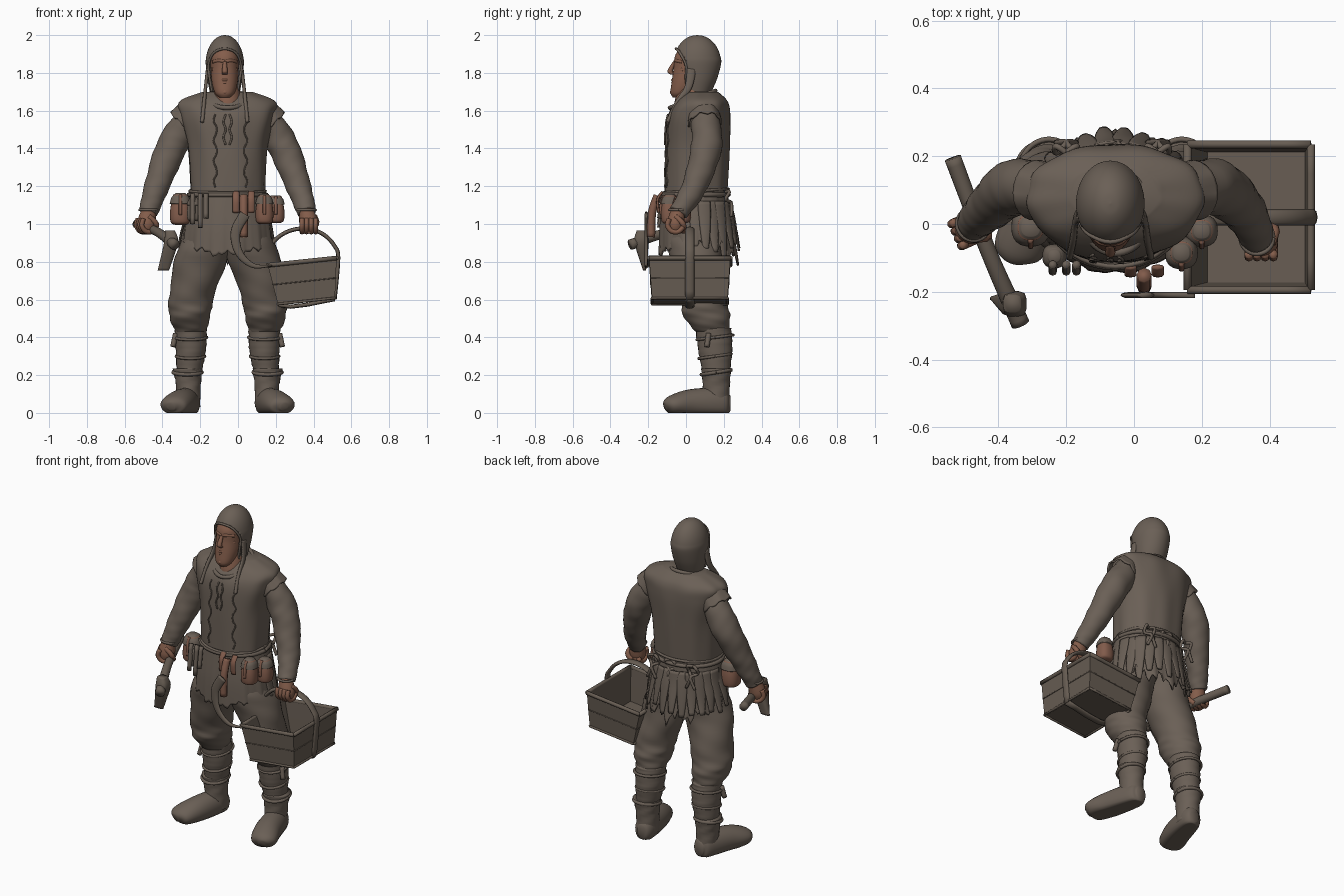
import bpy, bmesh, random
from math import sin, cos, pi, radians
from mathutils import Vector
from mathutils.bvhtree import BVHTree

random.seed(4)
if "Cube" in bpy.data.objects:
    bpy.data.objects.remove(bpy.data.objects["Cube"])

X, Y, Z = Vector((1, 0, 0)), Vector((0, 1, 0)), Vector((0, 0, 1))
MID = -.055  # middle of the body
HEAD = -.07  # middle of the head


def material(name, colour):
    made = bpy.data.materials.new(name)
    made.use_nodes = True
    made.diffuse_color = (*colour, 1)
    made.node_tree.nodes["Principled BSDF"].inputs["Base Color"].default_value = (*colour, 1)
    return made


cloth = material("cloth", (.145, .116, .093))
skin = material("skin", (.23, .11, .07))
leather = material("leather", (.22, .105, .07))
wood = material("wood", (.135, .108, .085))


def finish(name, bm, mat, smooth=True, thick=0):
    bmesh.ops.recalc_face_normals(bm, faces=bm.faces)
    mesh = bpy.data.meshes.new(name)
    bm.to_mesh(mesh)
    bm.free()
    mesh.materials.append(mat)
    part = bpy.data.objects.new(name, mesh)
    bpy.context.collection.objects.link(part)
    if smooth:
        mesh.shade_smooth()
    if thick:
        part.modifiers.new("thickness", 'SOLIDIFY').thickness = thick
    return part


def smooth_path(sections, steps):
    """Curve running through all sections."""
    points = [Vector(s) if len(s) == 5 else Vector((*s, s[-1])) for s in sections]
    rows = []
    for i, (start, end) in enumerate(zip(points, points[1:])):
        leave = (end - points[max(i - 1, 0)]) / 2
        arrive = (points[min(i + 2, len(points) - 1)] - start) / 2
        for j in range(steps):
            t = j / steps
            ease = t * t * (3 - 2 * t)
            rows.append(start.lerp(end, ease) + leave * t * (1 - t) ** 2 - arrive * t * t * (1 - t))
    return rows + [points[-1]]


def loft(name, sections, mat, ref=None, sides=24, steps=8, power=2, fold=None, hem=None,
         caps=True, thick=0, floor=False, opening=None):
    """Skin over (x, y, z, radius[, radius]) sections; the rings are level unless ref is given."""
    rows = smooth_path(sections, steps)
    last = len(rows) - 1
    bm = bmesh.new()
    rings = []
    for k, row in enumerate(rows):
        t, centre, u, v = k / last, Vector(row[:3]), X, Y
        if ref:
            along = Vector(rows[min(k + 1, last)][:3]) - Vector(rows[max(k - 1, 0)][:3])
            along.normalize()
            u = (ref - along * ref.dot(along)).normalized()
            v = along.cross(u)
        ring = []
        for i in range(sides):
            a = 2 * pi * i / sides
            size = (abs(cos(a)) ** power + abs(sin(a)) ** power) ** (-1 / power)
            size *= 1 + (fold(a, t) if fold else 0)
            spot = centre + (u * row[3] * cos(a) + v * row[4] * sin(a)) * size
            spot.z += hem(a, t) if hem else 0
            ring.append(bm.verts.new((spot.x, spot.y, max(spot.z, 0) if floor else spot.z)))
        rings.append(ring)
    for low, high in zip(rings, rings[1:]):
        for i in range(sides):
            j = (i + 1) % sides
            bm.faces.new((low[i], low[j], high[j], high[i]))
    if caps:
        bm.faces.new(rings[0])
        bm.faces.new(rings[-1])
    if opening:
        gone = [f for f in bm.faces if opening(f.calc_center_median())]
        bmesh.ops.delete(bm, geom=gone, context='FACES')
    return finish(name, bm, mat, True, thick)


def tube(name, points, radius, mat, ref=X, flat=1):
    return loft(name, [(*p, radius, radius * flat) for p in points], mat, ref, sides=8, steps=4)


def hoop(name, centre, wide, deep, radius, mat, tilt=0):
    turns = [pi * i / 6 for i in range(13)]
    return tube(name, [Vector(centre) + Vector((wide * cos(a), deep * sin(a), tilt * sin(a))) for a in turns],
                radius, mat, Z)


def folds(size, around, along):
    return lambda a, t: size * (sin(around * a + along * t) + sin(around * a + a - along * t * 2) / 2)


# Vest, neck and collar
vest = loft("vest", [(MID, .05, 1.14, .195, .165), (MID, .06, 1.4, .21, .17), (MID, .07, 1.57, .25, .165),
                     (MID, .085, 1.65, .25, .135), (MID, .09, 1.7, .13, .08)],
            cloth, sides=64, power=2.3, fold=folds(.012, 9, 4))
surface = BVHTree.FromPolygons([v.co for v in vest.data.vertices], [p.vertices for p in vest.data.polygons])


def on_chest(x, z):
    hit = surface.ray_cast(Vector((x, -1, z)), Y)[0]
    return hit - Y * .003


loft("neck", [(MID, .03, 1.58, .09), (MID, .03, 1.66, .075, .088), (HEAD, .05, 1.8, .06)], skin)
hoop("collar", (MID, .035, 1.66), .1, .12, .012, cloth, tilt=.045)
for s in (-1, 1):
    lace = [on_chest(MID + s * (.01 + .012 * (k % 2)), 1.58 - k * .04) for k in range(5)]
    tube("neck_lace", lace, .005, cloth)
    seam = [on_chest(HEAD + .03 + s * (.08 + .01 * sin(k * 2)), 1.58 - k * .035) for k in range(12)]
    tube("vest_seam", seam, .004, cloth)


# Ragged skirt of the tunic, belt and knots
def jag(a):
    return .35 + .65 * max(sin(a), 0)


loft("skirt", [(MID, .05, 1.17, .2, .17), (MID, .05, 1, .23, .19), (MID, .06, .87, .245, .205)],
     cloth, sides=96, caps=False, thick=.012,
     fold=lambda a, t: t * jag(a) * (.05 * sin(13 * a) + .03 * sin(29 * a)),
     hem=lambda a, t: t ** 3 * .03 * (jag(a) * (sin(11 * a) + sin(31 * a)) + cos(2 * a)))
hoop("belt", (MID, .05, 1.155), .205, .175, .012, cloth)
hoop("belt_cord", (MID, .05, 1.175), .2, .175, .008, cloth, tilt=.01)
for i in range(14):
    a = radians(i * 14)
    out = Vector((cos(a), sin(a) * .9, 0))
    top = Vector((MID, .05, 1.12))
    length = random.uniform(.22, .31)
    rag = []
    for t in (0, .3, .7, 1):
        spot = top + out * (.2 + .05 * t + random.uniform(0, .012)) - Z * length * t
        rag.append((*spot, .035 - .02 * t * t, .006))
    loft("rag_strip", rag, cloth, Vector((-out.y, out.x, 0)), sides=8, steps=3)
for x in (-.2, -.05, .07):
    for s in (-1, 1):
        knot = Vector((x, .21, 1.17))
        tube("belt_knot", [knot, knot + X * s * .03 + Y * .02, knot + X * s * .03 - Z * .04,
                           knot + Y * .03 - Z * .06, knot + X * s * .03 + Y * .03 - Z * .13], .009, cloth, Y)

# Head and face
loft("head", [(HEAD, -.04, 1.67, .03, .03), (HEAD, -.025, 1.695, .053, .057), (HEAD, 0, 1.75, .068, .076),
              (HEAD, .03, 1.82, .074, .096), (HEAD, .045, 1.89, .075, .103), (HEAD, .05, 1.95, .05, .07)],
     skin, sides=32, power=2.2)
loft("nose", [(HEAD, -.06, 1.86, .009), (HEAD, -.084, 1.81, .015), (HEAD, -.07, 1.792, .014)], skin, sides=12)
for s in (-1, 1):
    tube("brow", [(HEAD, -.056, 1.86), (HEAD + s * .03, -.052, 1.865), (HEAD + s * .06, -.02, 1.858)], .01, skin, Z)
    tube("cheek", [(HEAD + s * .025, -.052, 1.8), (HEAD + s * .06, -.015, 1.82)], .012, skin, Z)
for z in (1.748, 1.762):
    tube("lip", [(HEAD + x, abs(x) / 2 - .073, z) for x in (-.03, 0, .03)], .006, skin, Z)
tube("chin", [(HEAD + x, abs(x) - .072, 1.698) for x in (-.025, 0, .025)], .014, skin, Z)

# Hood with its hanging straps
dome = [(HEAD, .06, 1.85 + .15 * sin(a), .1 * cos(a) + .001, .125 * cos(a) + .001)
        for a in (pi * k / 12 for k in range(7))]
loft("hood", [(HEAD, .055, 1.7, .08), (HEAD, .06, 1.77, .093, .105)] + dome, cloth, sides=64, thick=.006,
     opening=lambda c: c.z < 1.925 and c.y < min(0, (1.86 - c.z) * .6))
edge = [(.068, .01, 1.7), (.08, 0, 1.77), (.087, 0, 1.84), (.06, -.032, 1.905)]
tube("hood_edge", [(HEAD - x, y, z) for x, y, z in edge] + [(HEAD, -.053, 1.928)]
     + [(HEAD + x, y, z) for x, y, z in reversed(edge)], .007, cloth, Y)
for s in (-1, 1):
    loft("hood_strap", [(HEAD + s * .09, .03, 1.82, .01, .025), (HEAD + s * .102, .01, 1.72, .009, .02),
                        (HEAD + s * .11, -.05, 1.64, .01, .012), (HEAD + s * .12, -.098, 1.54, .01)],
         cloth, X, sides=10)

# Arms and legs, mirrored about the middle
tool_axis = Vector((.4, -.9, 0))
for s, side, reach, grip in ((-1, "right", 0, tool_axis), (1, "left", .04, X)):
    def at(offset, *rest):
        return (MID + s * offset, *rest)

    loft(side + "_sleeve", [at(.17, .09, 1.6, .07), at(.29, .11, 1.42, .082), at(.375, .045, 1.2, .066),
                            at(.42, -reach, 1.06, .05)], cloth, X, sides=32, steps=12, fold=folds(.025, 2, 30))
    loft(side + "_shoulder_edge", [at(.17, .09, 1.61, .078), at(.235, .1, 1.535, .09)], cloth, X,
         caps=False, thick=.01, hem=lambda a, t: t * .008 * sin(7 * a))
    hoop(side + "_cuff", at(.418, -reach, 1.075), .048, .048, .007, cloth)

    # Closed hand
    hand = Vector(at(.43, -.015 - reach, 1))
    knuckles = grip.cross(Z).normalized()
    loft(side + "_palm", [at(.415, -reach, 1.08, .036), (*hand, .05, .045), (*(hand - Z * .05), .03)], skin, X)
    for k in range(4):
        base = hand + grip * (k - 1.5) * .024
        curl = [radians(40 - 50 * i) for i in range(5)]
        tube(side + "_finger", [base + (knuckles * cos(a) + Z * sin(a)) * .043 for a in curl], .0135, skin, grip)
    inner = hand - knuckles * .04
    tube(side + "_thumb", [hand + grip * .03 + Z * .04, inner + grip * .04, inner - Z * .04], .015, skin, knuckles)

    # Baggy trousers and wrapped shin
    loft(side + "_trouser", [at(.08, .055, 1, .12, .14), at(.13, .05, .85, .14), at(.19, .09, .62, .12, .125),
                             at(.2, .11, .51, .108, .122), at(.195, .14, .43, .08, .09)],
         cloth, sides=40, fold=folds(.025, 2, 24))
    loft(side + "_shin_wrap", [at(.195, .145, .45, .085, .095), at(.195, .155, .33, .08, .09),
                               at(.205, .16, .2, .064, .07)], cloth, fold=folds(.02, 1, 40))
    for z in (.3, .4):
        hoop(side + "_shin_tie", at(.196, .154, z), z / 10 + .046, z / 10 + .056, .008, cloth, tilt=.012)
    tube(side + "_tie_end", [at(.275, .12, .42), at(.29, .11, .35)], .014, cloth)

    # Boots
    loft(side + "_boot_shaft", [at(.212, .16, .235, .08), at(.208, .16, .15, .066, .072), at(.207, .16, .03, .062, .07)],
         cloth, fold=folds(.02, 3, 20))
    hoop(side + "_boot_cuff", at(.212, .16, .215), .076, .078, .01, cloth, tilt=.012)
    loft(side + "_boot_foot", [at(.2, .235, .05, .03, .04), at(.205, .19, .05, .06, .08), at(.245, .03, .05, .076),
                               at(.288, -.08, .04, .072, .05), at(.298, -.112, .03, .02)], cloth, X, floor=True)


# Pouches and straps on the belt
def pouch(name, x, y, wide, tall, mat):
    z = 1.075
    loft(name, [(x, y, z - tall, wide / 2), (x, y, z - tall * .8, wide * .95), (x, y, z, wide),
                (x, y, z + tall, wide * .7)], mat, power=2.5)
    loft(name + "_flap", [(x, y, z + tall * .4, wide * 1.05), (x, y, z + tall * .8, wide * .88),
                          (x, y, z + tall * 1.1, wide / 2)], cloth, power=2.5)
    front = Vector((x, y - wide, z))
    tube(name + "_loop", [front + Y * wide / 3 + Z * tall, front + Z * tall / 3, front - Z * tall / 3], .009, mat)


pouch("right_pouch", -.305, -.01, .054, .08, leather)
pouch("small_pouch", -.235, -.095, .034, .06, cloth)
pouch("left_pouch", .14, -.085, .046, .075, leather)
pouch("side_pouch", .2, -.02, .045, .07, leather)
for x, z in ((-.24, 1), (-.2, .98), (-.17, 1.03)):
    tube("hanging_tool", [(x, -.12, 1.16), (x, -.14, z)], .013, cloth)
for x in (-.01, .07):
    tube("belt_strap", [(x, -.125, 1.17), (x, -.15, 1.13), (x, -.145, 1.06)], .018, leather, flat=.4)

# Sickle hung at the front
tube("sickle_handle", [(.03, -.15, 1.15), (.03, -.18, 1.06), (.03, -.185, .93)], .022, leather)
sweep = [(t, radians(130 + 160 * t)) for t in (0, .25, .5, .75, 1)]
loft("sickle_blade", [(.13 + .145 * cos(a), -.21, .93 + .16 * sin(a), .009, .004 + .024 * cos(t * pi / 2))
                      for t, a in sweep], wood, Y, sides=12)

# Adze carried in the right hand
loft("adze_handle", [(-.535, .195, 1, .025), (-.43, -.08, .96, .024), (-.335, -.295, .89, .028)], wood, X, sides=16)
loft("adze_head", [(-.36, -.235, .965, .026), (-.355, -.235, .9, .037), (-.395, -.22, .755, .03, .008)],
     wood, sides=16, power=4)

# Basket, built upright and then tipped
levels = [(.152, .2, 0), (.168, .208, .105), (.183, .215, .21)]
corners = [(-1, -1), (1, -1), (1, 1), (-1, 1)]
bm = bmesh.new()
loops = [[bm.verts.new((i * x, j * y, z)) for i, j in corners] for x, y, z in levels]
bm.faces.new(loops[0])
for low, high in zip(loops, loops[1:]):
    for i in range(4):
        bm.faces.new((low[i - 1], low[i], high[i], high[i - 1]))
basket = [finish("basket_body", bm, wood, False, .014)]
for (x, y, z), radius in zip(levels, (.007, .003, .012)):
    for s in (-1, 1):
        basket.append(tube("basket_long_rail", [(s * x, -y, z), (s * x, y, z)], radius, wood, Z))
        basket.append(tube("basket_end_rail", [(-x, s * y, z), (x, s * y, z)], radius, wood, Z))
arch = [(.192 * cos(a), 0, .21 + .175 * sin(a)) for a in (pi * k / 8 for k in range(9))]
foot_left, foot_right = (-.15, 0, -.006), (.15, 0, -.006)
basket.append(tube("basket_handle", [foot_right, *arch, foot_left, foot_right], .024, wood, Y, flat=.45))
for part in basket:
    part.location = (.362, .02, .592)
    part.rotation_euler.y = radians(-6)
